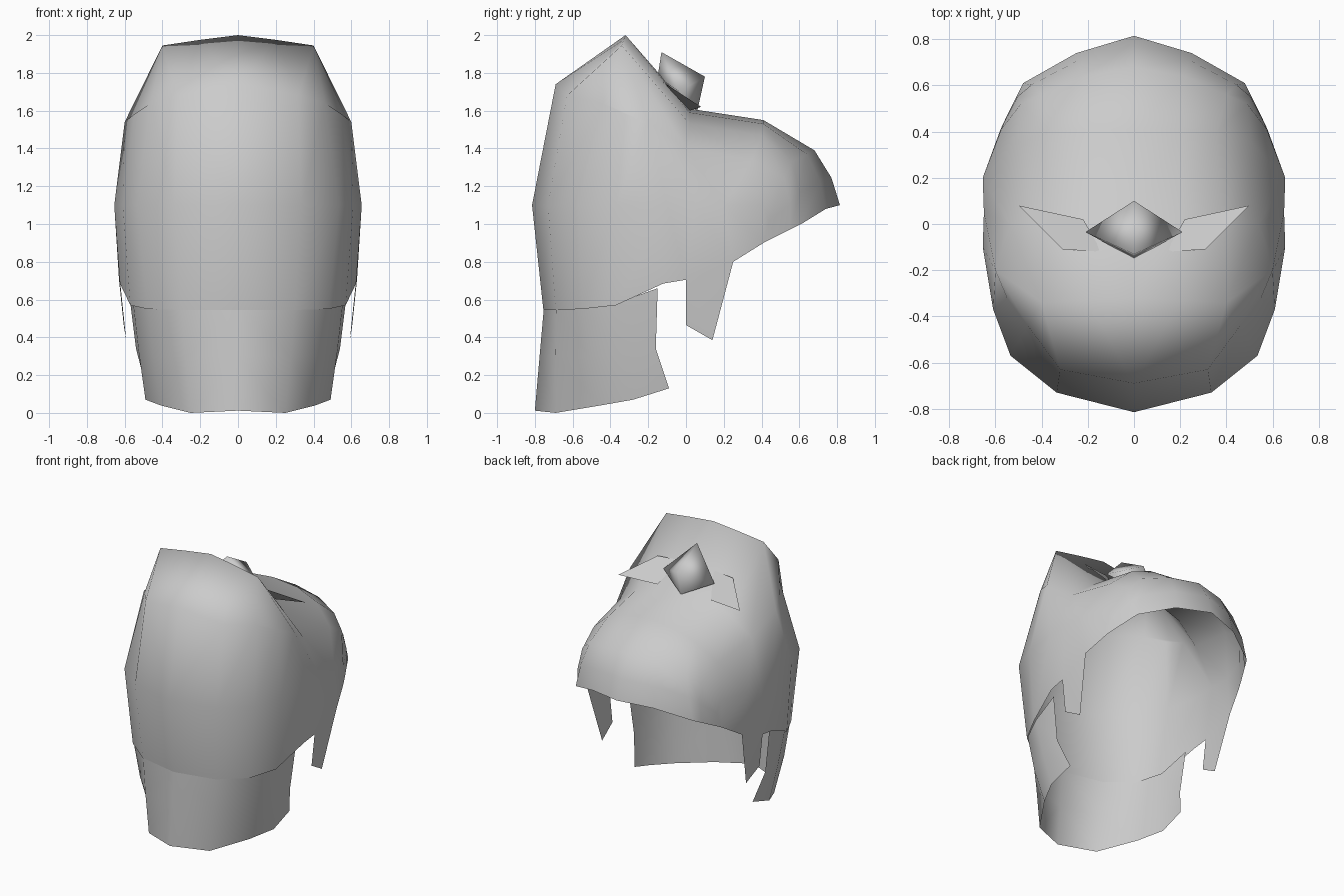
import bpy, bmesh, math
from mathutils import Vector

if "Cube" in bpy.data.objects:
    bpy.data.objects.remove(bpy.data.objects["Cube"])


def grid_faces(bm, rows):
    """Skin a list of equally long point rows with quads."""
    vs = [[bm.verts.new(p) for p in r] for r in rows]
    for a, b in zip(vs, vs[1:]):
        for i in range(len(a) - 1):
            bm.faces.new((a[i], a[i + 1], b[i + 1], b[i]))


def finish(name, bm, angle=None):
    """Weld, mirror across x and shade one part."""
    bmesh.ops.remove_doubles(bm, verts=bm.verts, dist=0.0005)
    bmesh.ops.recalc_face_normals(bm, faces=bm.faces)
    mesh = bpy.data.meshes.new(name)
    bm.to_mesh(mesh)
    bm.free()
    ob = bpy.data.objects.new(name, mesh)
    bpy.context.collection.objects.link(ob)
    mod = ob.modifiers.new("mirror", 'MIRROR')
    mod.use_clip = True
    bpy.ops.object.select_all(action='DESELECT')
    ob.select_set(True)
    bpy.context.view_layer.objects.active = ob
    bpy.ops.object.modifier_apply(modifier="mirror")
    if angle:
        bpy.ops.object.shade_smooth_by_angle(angle=math.radians(angle))
    return ob


# Rounded shell, right half: rows rise from the lower rim to the ridge
back_rows = [
    [(0, -.755, .545), (.3, -.69, .545), (.48, -.55, .55), (.57, -.37, .57), (.625, -.12, .685)],
    [(0, -.815, 1.1), (.335, -.73, 1.1), (.535, -.57, 1.1), (.61, -.37, 1.1), (.655, -.1, 1.1)],
    [(0, -.69, 1.74), (.32, -.63, 1.68), (.46, -.44, 1.64), (.55, -.32, 1.58), (.6, -.2, 1.54)],
    [(0, -.32, 2), (.2, -.33, 1.975), (.4, -.34, 1.945), (.6, -.2, 1.54), (.6, -.2, 1.54)],
]

# Overhanging fringe, right half: arches from crown to side, ridge to rim
fringe_arches = [
    [(0, -.32, 2), (.2, -.33, 1.975), (.4, -.34, 1.945), (.6, -.2, 1.54), (.655, -.1, 1.1), (.625, -.12, .685)],
    [(0, .02, 1.61), (.2, .02, 1.59), (.38, .02, 1.53), (.54, 0, 1.4), (.65, .05, 1.1), (.63, 0, .705)],
    [(0, .41, 1.55), (.2, .41, 1.53), (.36, .4, 1.47), (.51, .35, 1.34), (.655, .2, 1.1), (.635, .25, .8)],
    [(0, .68, 1.39), (.22, .64, 1.37), (.4, .56, 1.33), (.49, .52, 1.24), (.575, .41, 1.1), (.578, .41, .9)],
    [(0, .815, 1.1), (.25, .74, 1.08), (.48, .61, 1.0), (.51, .55, .97), (.55, .47, .93), (.578, .41, .9)],
]
# extra bulged arch just above the rim
middle = []
for p, q in zip(fringe_arches[3], fringe_arches[4]):
    m = (Vector(p) + Vector(q)) / 2
    middle.append((m.x * 1.01, m.y * 1.03, m.z))
middle[-2] = tuple((Vector(fringe_arches[3][-2]) + Vector(fringe_arches[4][-2])) / 2)
middle[-1] = fringe_arches[4][-1]
fringe_arches.insert(4, middle)

bm = bmesh.new()
grid_faces(bm, back_rows)
grid_faces(bm, fringe_arches)
# pointed side lock hanging from the rim
grid_faces(bm, [[(.63, 0, .705), (.635, .25, .8)], [(.605, 0, .465), (.592, .14, .385)]])
finish("hair_shell", bm, 170)

# Lower curtain
bm = bmesh.new()
grid_faces(bm, [
    [(0, -.752, .56), (.3, -.687, .56), (.475, -.548, .56), (.555, -.37, .58), (.58, -.15, .66)],
    [(0, -.775, .3), (.28, -.69, .3), (.45, -.51, .3), (.525, -.33, .32), (.54, -.16, .34)],
    [(0, -.8, .012), (.25, -.69, 0), (.41, -.45, .04), (.49, -.28, .07), (.485, -.09, .13)],
])
finish("lower_curtain", bm, 60)

# Faceted knot of the ornament
bm = bmesh.new()
top, nose, bottom, back, side = [bm.verts.new(p) for p in (
    (0, -.13, 1.91), (0, .1, 1.78), (0, .06, 1.6), (0, -.15, 1.78), (.21, -.035, 1.7))]
for a, b in ((top, nose), (nose, bottom), (bottom, back), (back, top)):
    bm.faces.new((a, b, side))
finish("ornament_knot", bm, 100)

# Flat leaves either side of the knot
bm = bmesh.new()
grid_faces(bm, [[(.14, -.12, 1.75), (.31, -.11, 1.74)], [(.22, .02, 1.6), (.5, .08, 1.62)]])
finish("ornament_leaves", bm)
